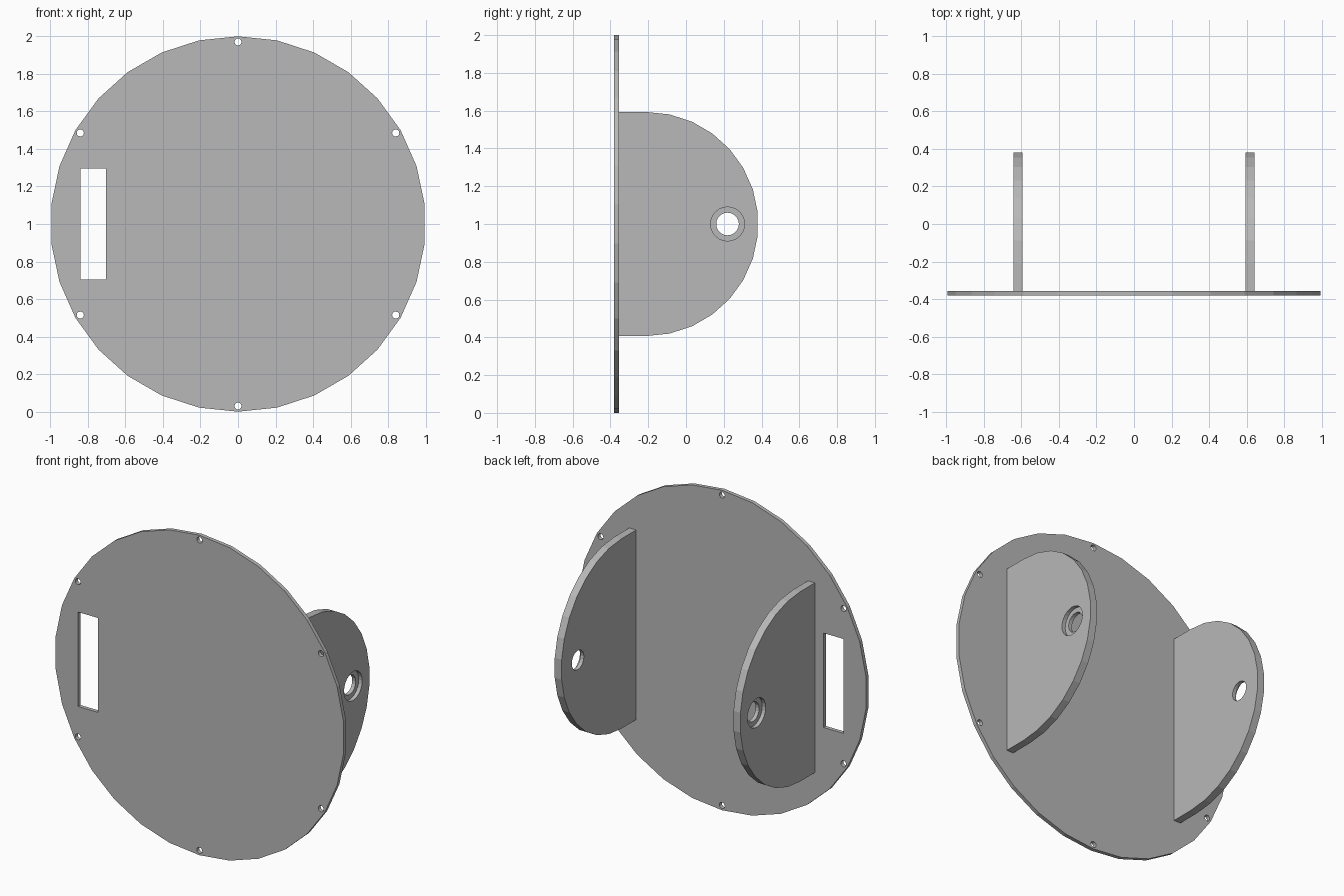
import bpy, bmesh
from math import cos, sin, radians, tau

cube = bpy.data.objects.get("Cube")
if cube:
    bpy.data.objects.remove(cube, do_unlink=True)

grey = bpy.data.materials.new("plain grey")
grey.use_nodes = True
colour = (0.48, 0.48, 0.48, 1)
grey.diffuse_color = colour
grey.node_tree.nodes["Principled BSDF"].inputs["Base Color"].default_value = colour

MID = 1.0                      # height of the centre line
BACK, FRONT = -0.356, -0.38    # faces of the disc


def circle(u, v, radius, sides, start=0.0):
    return [(u + radius * cos(start + tau * i / sides),
             v + radius * sin(start + tau * i / sides)) for i in range(sides)]


def prism(name, outline, axis, low, high):
    """Extrude a flat outline along x or y."""
    place = (lambda u, v, w: (w, u, v)) if axis == "X" else (lambda u, v, w: (u, w, v))
    bm = bmesh.new()
    face = bm.faces.new([bm.verts.new(place(u, v, low)) for u, v in outline])
    grown = bmesh.ops.extrude_face_region(bm, geom=[face])["geom"]
    moved = [g for g in grown if isinstance(g, bmesh.types.BMVert)]
    bmesh.ops.translate(bm, verts=moved, vec=place(0, 0, high - low))
    bmesh.ops.recalc_face_normals(bm, faces=bm.faces)
    mesh = bpy.data.meshes.new(name)
    bm.to_mesh(mesh)
    bm.free()
    mesh.materials.append(grey)
    obj = bpy.data.objects.new(name, mesh)
    bpy.context.collection.objects.link(obj)
    return obj


def cut(obj, cutters):
    """Subtract the cutters for good and remove them."""
    for cutter in cutters:
        cutter.hide_render = True
        mod = obj.modifiers.new("cut", "BOOLEAN")
        mod.operation = "DIFFERENCE"
        mod.solver = "EXACT"
        mod.object = cutter
    depsgraph = bpy.context.evaluated_depsgraph_get()
    mesh = bpy.data.meshes.new_from_object(obj.evaluated_get(depsgraph))
    obj.modifiers.clear()
    obj.data = mesh
    for cutter in cutters:
        bpy.data.objects.remove(cutter, do_unlink=True)


# Round plate with six rim holes and a tall slot
disc = prism("disc_plate", circle(0, MID, 1.0, 30, radians(90)), "Y", FRONT, BACK)
tools = [prism("rim_hole_cutter", circle(u, v, 0.019, 12), "Y", FRONT - 0.1, BACK + 0.1)
         for u, v in circle(0, MID, 0.97, 6, radians(30))]
slot = [(-0.84, 0.705), (-0.702, 0.705), (-0.702, 1.295), (-0.84, 1.295)]
tools.append(prism("slot_cutter", slot, "Y", FRONT - 0.1, BACK + 0.1))
cut(disc, tools)

# Rounded ears, each with a through hole widened on its outer half
EAR_R, EAR_Y = 0.593, -0.21
INNER, OUTER = 0.594, 0.642
arc = [(EAR_Y + EAR_R * cos(radians(a)), MID + EAR_R * sin(radians(a)))
       for a in range(-90, 91, 12)]
profile = [(BACK, MID - EAR_R)] + arc + [(BACK, MID + EAR_R)]

for side, s in (("left", 1), ("right", -1)):
    ear = prism(side + "_ear", profile, "X", s * INNER, s * OUTER)
    half = (INNER + OUTER) / 2
    cut(ear, [
        prism("pin_hole_cutter", circle(0.22, MID, 0.06, 20), "X", s * (INNER - 0.1), s * (OUTER + 0.1)),
        prism("recess_cutter", circle(0.22, MID, 0.09, 24), "X", s * half, s * (OUTER + 0.1)),
    ])
